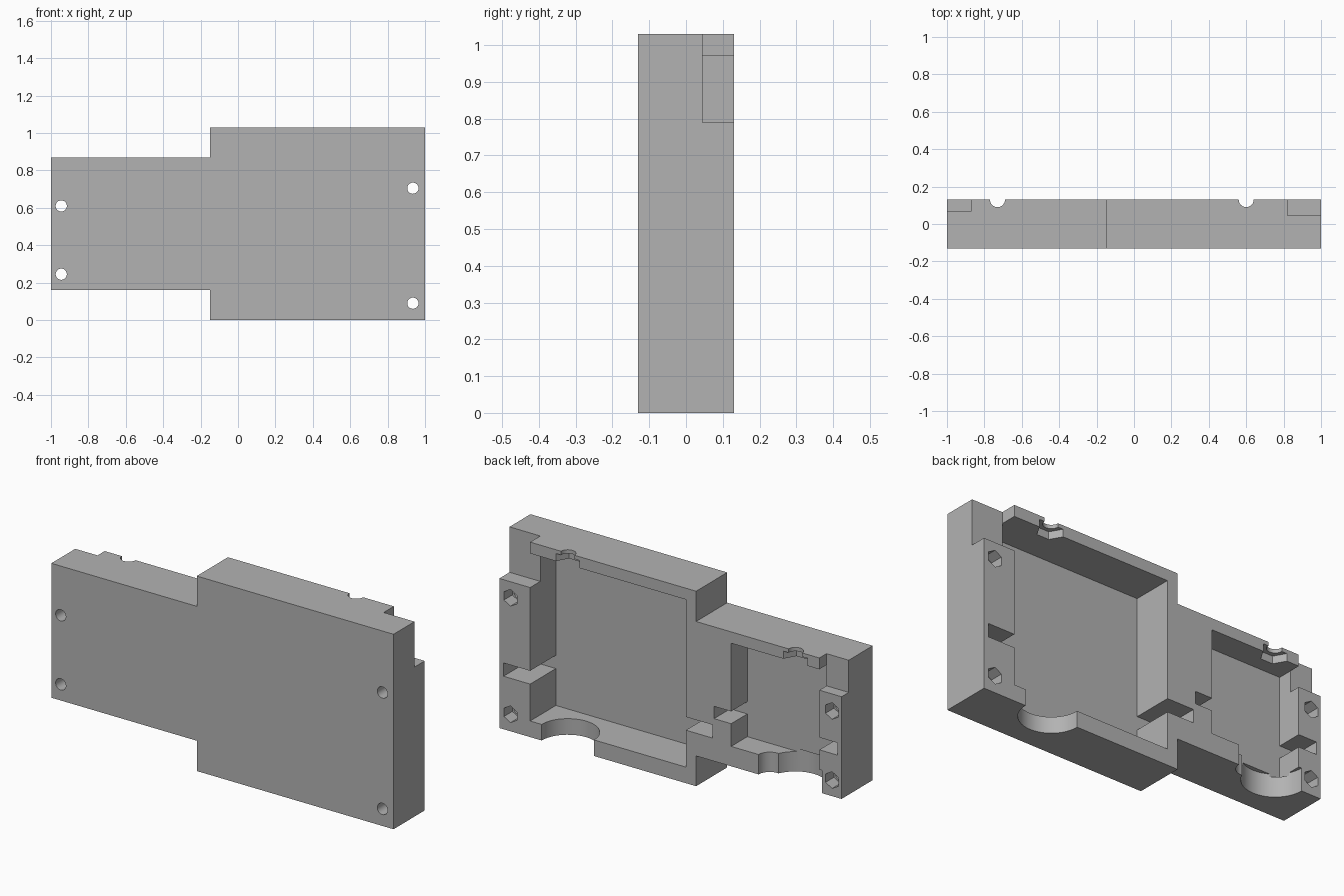
import bpy, bmesh, math

if "Cube" in bpy.data.objects:
    bpy.data.objects.remove(bpy.data.objects["Cube"], do_unlink=True)

FRONT, BACK, OUT = -0.13, 0.13, 0.3

grey = bpy.data.materials.new("plain grey")
grey.use_nodes = True
colour = (0.45, 0.45, 0.45, 1)
grey.diffuse_color = colour
grey.node_tree.nodes["Principled BSDF"].inputs["Base Color"].default_value = colour

# Stepped plate, extruded from its outline
outline = [(-1, 0.16), (-0.15, 0.16), (-0.15, 0), (1, 0),
           (1, 1.03), (-0.15, 1.03), (-0.15, 0.87), (-1, 0.87)]
bm = bmesh.new()
face = bm.faces.new([bm.verts.new((x, FRONT, z)) for x, z in outline])
extruded = bmesh.ops.extrude_face_region(bm, geom=[face])
bmesh.ops.translate(bm, vec=(0, BACK - FRONT, 0),
                    verts=[g for g in extruded["geom"] if isinstance(g, bmesh.types.BMVert)])
bmesh.ops.recalc_face_normals(bm, faces=bm.faces)
mesh = bpy.data.meshes.new("housing_half")
bm.to_mesh(mesh)
bm.free()
body = bpy.data.objects.new("housing_half", mesh)
bpy.context.collection.objects.link(body)
mesh.materials.append(grey)


def carve(cutter):
    """Subtract a cutter from the body and discard it."""
    cutter.hide_render = True
    cutter.data.materials.append(grey)
    mod = body.modifiers.new("carve", "BOOLEAN")
    mod.operation = "DIFFERENCE"
    mod.solver = "EXACT"
    mod.object = cutter
    bpy.context.view_layer.objects.active = body
    bpy.ops.object.modifier_apply(modifier=mod.name)
    bpy.data.objects.remove(cutter, do_unlink=True)


def cut_box(x0, x1, y0, z0, z1):
    """Box recess open to the back."""
    bpy.ops.mesh.primitive_cube_add(size=1)
    box = bpy.context.object
    box.scale = (x1 - x0, OUT - y0, z1 - z0)
    box.location = ((x0 + x1) / 2, (y0 + OUT) / 2, (z0 + z1) / 2)
    carve(box)


def cut_round(x, z0, z1, r, sides=48):
    """Upright round or hexagonal cut centred on the back face."""
    turn = math.pi / 6 if sides == 6 else 0
    bpy.ops.mesh.primitive_cylinder_add(vertices=sides, radius=r, depth=z1 - z0,
                                        location=(x, BACK, (z0 + z1) / 2),
                                        rotation=(0, 0, turn))
    carve(bpy.context.object)


def cut_bore(x, z, y0, y1, r, sides):
    """Front-to-back bore."""
    bpy.ops.mesh.primitive_cylinder_add(vertices=sides, radius=r, depth=y1 - y0,
                                        location=(x, (y0 + y1) / 2, z),
                                        rotation=(math.pi / 2, 0, 0))
    carve(bpy.context.object)


# Large and small pockets, each with a side slot on both sides and a corner notch
cut_box(-0.09, 0.82, -0.085, 0.085, 0.97)
cut_box(-0.245, 0.975, -0.085, 0.28, 0.35)
cut_box(0.82, 1.2, 0.045, 0.79, 1.2)
cut_box(-0.87, -0.355, -0.005, 0.265, 0.81)
cut_box(-0.975, -0.255, -0.005, 0.385, 0.45)
cut_box(-1.2, -0.87, 0.07, 0.70, 1.0)

# Round openings through the lower walls
cut_round(0.60, -0.1, 0.1, 0.153)
cut_round(-0.73, 0.05, 0.28, 0.157)
cut_round(-0.58, 0.05, 0.27, 0.065)

# Bolt grooves with nut seats in the upper walls
for x, ceiling in ((0.60, 0.97), (-0.73, 0.81)):
    cut_round(x, ceiling - 0.05, ceiling + 0.2, 0.04, 32)
    cut_round(x, ceiling - 0.05, ceiling + 0.04, 0.07, 6)

# Screw holes with hexagonal nut seats at the back
for x, z in ((-0.945, 0.61), (-0.945, 0.245), (0.935, 0.705), (0.935, 0.09)):
    cut_bore(x, z, -0.3, OUT, 0.03, 24)
    cut_bore(x, z, 0.06, OUT, 0.044, 6)

bpy.ops.object.select_all(action="DESELECT")
body.select_set(True)
bpy.context.view_layer.objects.active = body
bpy.ops.object.shade_smooth_by_angle(angle=math.radians(25))
